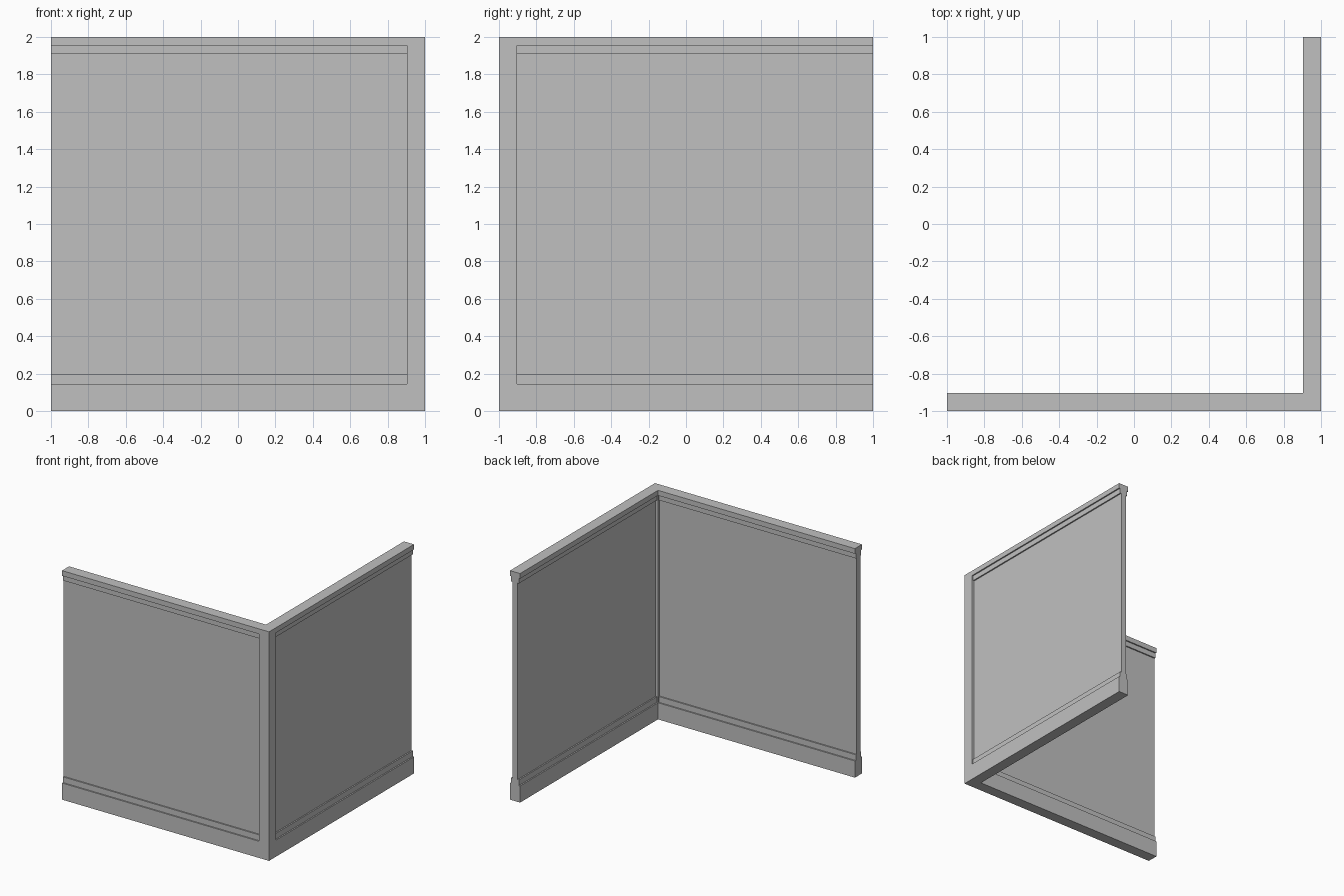
import bpy
import bmesh
from mathutils import Matrix

cube = bpy.data.objects.get("Cube")
if cube:
    bpy.data.objects.remove(cube, do_unlink=True)

HEIGHT = 2.0
THICK = 0.097          # full wall thickness
STEP = 0.0115          # depth of each moulding step
INNER = 1.0 - THICK    # inner face of both walls

grey = bpy.data.materials.new("plain grey")
grey.use_nodes = True
grey.diffuse_color = (0.53, 0.53, 0.53, 1)
grey.node_tree.nodes["Principled BSDF"].inputs["Base Color"].default_value = grey.diffuse_color


def prism(name, outline, start, length, matrix=Matrix()):
    """Extrude a (y, z) outline along x, then place it with a matrix."""
    bm = bmesh.new()
    face = bm.faces.new([bm.verts.new((start, y, z)) for y, z in outline])
    result = bmesh.ops.extrude_face_region(bm, geom=[face])
    moved = [v for v in result["geom"] if isinstance(v, bmesh.types.BMVert)]
    bmesh.ops.translate(bm, verts=moved, vec=(length, 0, 0))
    bm.transform(matrix)
    bmesh.ops.recalc_face_normals(bm, faces=bm.faces[:])
    mesh = bpy.data.meshes.new(name)
    bm.to_mesh(mesh)
    bm.free()
    mesh.materials.append(grey)
    obj = bpy.data.objects.new(name, mesh)
    bpy.context.collection.objects.link(obj)
    return obj


# Half of the wall section: skirting, stepped moulding, panel, stepped cornice
half = THICK / 2
section = [(half, 0), (half, 0.145), (half - STEP, 0.145), (half - STEP, 0.195),
           (half - 2 * STEP, 0.195), (half - 2 * STEP, 1.91), (half - STEP, 1.91),
           (half - STEP, 1.955), (half, 1.955), (half, HEIGHT)]
middle = -1 + half
outline = [(middle + d, z) for d, z in section]
outline += [(middle - d, z) for d, z in reversed(section)]

# Front wall, and the left wall as its reflection across the corner diagonal
prism("front_wall", outline, -1, 1 + INNER)
swap = Matrix(((0, -1, 0, 0), (-1, 0, 0, 0), (0, 0, 1, 0), (0, 0, 0, 1)))
prism("left_wall", outline, -1, 1 + INNER, swap)

# Full-thickness square post joining the walls
post = [(-1, 0), (-INNER, 0), (-INNER, HEIGHT), (-1, HEIGHT)]
prism("corner_post", post, INNER, THICK)
